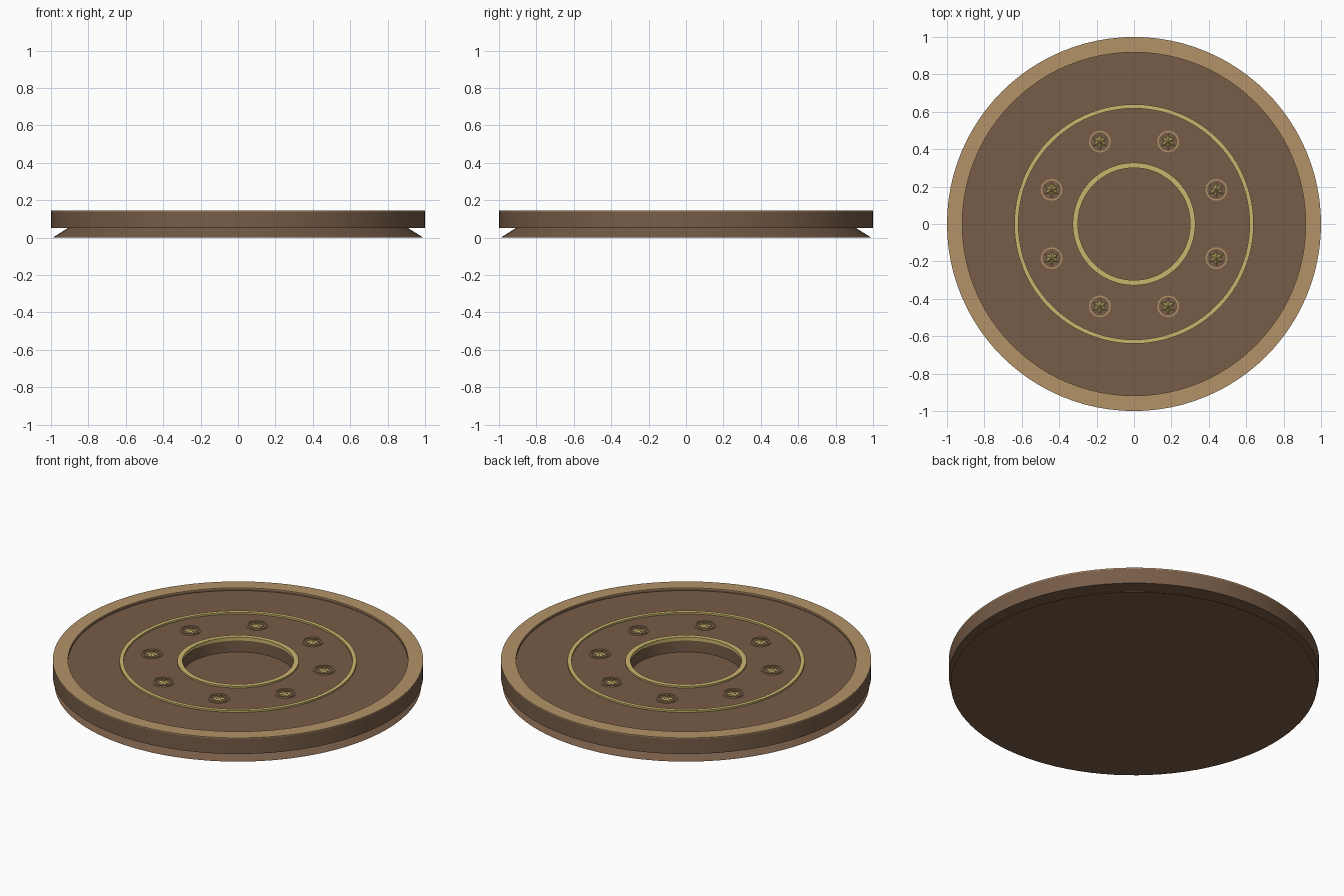
import bpy, bmesh, math
from mathutils import Matrix, Vector

cube = bpy.data.objects.get("Cube")
if cube:
    bpy.data.objects.remove(cube, do_unlink=True)


def make_material(name, rgb):
    mat = bpy.data.materials.new(name)
    mat.use_nodes = True
    mat.diffuse_color = (*rgb, 1)
    mat.node_tree.nodes["Principled BSDF"].inputs["Base Color"].default_value = (*rgb, 1)
    return mat


brown = make_material("brown", (0.185, 0.108, 0.064))
tan = make_material("tan", (0.45, 0.29, 0.135))
gold = make_material("gold", (0.60, 0.47, 0.155))


def finish(name, bm, mat):
    bmesh.ops.recalc_face_normals(bm, faces=bm.faces)
    mesh = bpy.data.meshes.new(name)
    bm.to_mesh(mesh)
    bm.free()
    mesh.materials.append(mat)
    obj = bpy.data.objects.new(name, mesh)
    bpy.context.collection.objects.link(obj)
    bpy.ops.object.select_all(action="DESELECT")
    bpy.context.view_layer.objects.active = obj
    obj.select_set(True)
    bpy.ops.object.shade_smooth_by_angle(angle=math.radians(30))
    return obj


def lathe(name, profile, mat, steps=96, closed=True):
    """Spin an (r, z) profile around the z axis."""
    bm = bmesh.new()
    verts = [bm.verts.new((r, 0, z)) for r, z in profile]
    edges = [bm.edges.new(pair) for pair in zip(verts, verts[1:])]
    if closed:
        edges.append(bm.edges.new((verts[-1], verts[0])))
    bmesh.ops.spin(bm, geom=verts + edges, axis=(0, 0, 1), cent=(0, 0, 0),
                   angle=math.tau, steps=steps, use_merge=True)
    bmesh.ops.remove_doubles(bm, verts=bm.verts, dist=1e-5)
    return finish(name, bm, mat)


def band(name, r0, r1, z0, z1, mat, steps=96):
    return lathe(name, [(r0, z0), (r1, z0), (r1, z1), (r0, z1)], mat, steps)


# Flared foot with a solid underside; its top is the floor of the centre well
lathe("flared_base", [(0, 0), (0.99, 0), (0.91, 0.05), (0, 0.05)], brown, closed=False)

# Main ring with a recessed top face
lathe("main_ring", [(0.305, 0.05), (1, 0.05), (1, 0.14), (0.918, 0.14),
                    (0.918, 0.13), (0.305, 0.13)], brown)

# Rim plate and inlaid trim
band("rim_plate", 0.918, 1, 0.14, 0.146, tan)
band("outer_trim", 0.618, 0.64, 0.128, 0.14, gold)
band("inner_trim", 0.3, 0.328, 0.12, 0.14, gold)


def star(name, points, outer, inner, height):
    """Low faceted star with a raised centre."""
    bm = bmesh.new()
    rim = []
    for i in range(points * 2):
        a = math.pi * i / points + math.pi / 2
        r = inner if i % 2 else outer
        rim.append(bm.verts.new((r * math.cos(a), r * math.sin(a), 0)))
    base = bm.faces.new(rim)
    tip = bm.verts.new((0, 0, height))
    for a, b in zip(rim, rim[1:] + rim[:1]):
        bm.faces.new((a, b, tip))
    return finish(name, bm, gold)


# Eight star studs, each in a thin collar
for i in range(8):
    angle = math.tau * (i + 0.5) / 8
    spot = Matrix.Rotation(angle, 4, "Z") @ Vector((0.477, 0, 0))
    stud = star(f"star_stud_{i + 1}", 6, 0.043, 0.02, 0.014)
    stud.location = spot + Vector((0, 0, 0.131))
    collar = band(f"stud_collar_{i + 1}", 0.05, 0.058, -0.002, 0.007, tan, 24)
    collar.location = spot + Vector((0, 0, 0.13))
